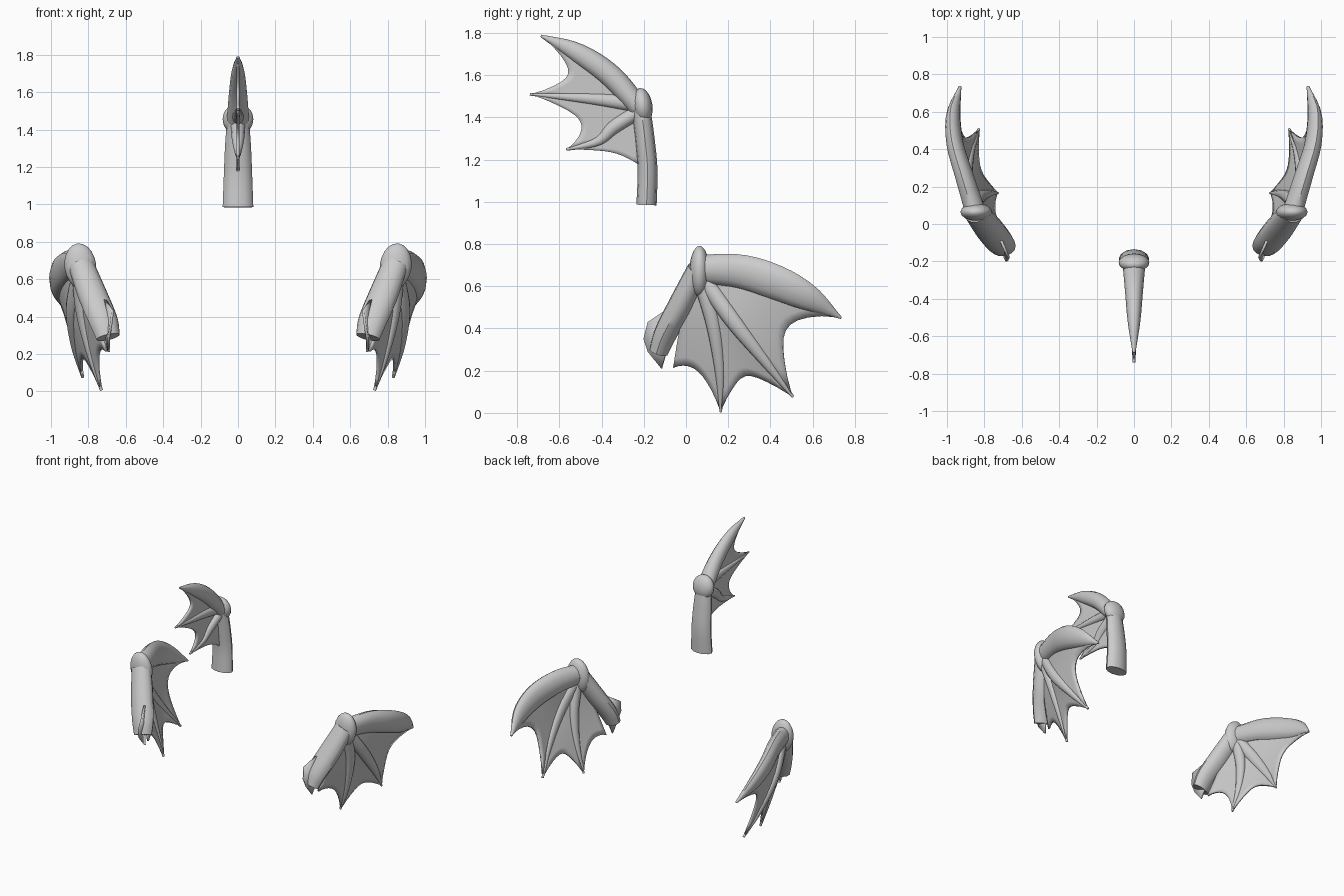
import bpy, bmesh, math
from mathutils import Vector as V

if "Cube" in bpy.data.objects:
    bpy.data.objects.remove(bpy.data.objects["Cube"])


def sample(points, t):
    """Catmull-Rom interpolation of tuples, t in 0..1."""
    n = len(points) - 1
    f = min(max(t, 0), 1) * n
    i = min(int(f), n - 1)
    u = f - i
    p1, p2 = V(points[i]), V(points[i + 1])
    p0 = V(points[i - 1]) if i > 0 else 2 * p1 - p2
    p3 = V(points[i + 2]) if i + 2 <= n else 2 * p2 - p1
    return 0.5 * (2 * p1 + (p2 - p0) * u + (2 * p0 - 5 * p1 + 4 * p2 - p3) * u * u
                  + (3 * p1 - p0 - 3 * p2 + p3) * u ** 3)


def finish(bm, name, mirror, thick=0):
    bmesh.ops.recalc_face_normals(bm, faces=bm.faces)
    me = bpy.data.meshes.new(name)
    bm.to_mesh(me)
    bm.free()
    ob = bpy.data.objects.new(name, me)
    bpy.context.collection.objects.link(ob)
    if thick:
        mod = ob.modifiers.new("thickness", 'SOLIDIFY')
        mod.thickness, mod.offset = thick, 0
    if mirror:
        ob.modifiers.new("mirror", 'MIRROR')
    bpy.ops.object.select_all(action='DESELECT')
    ob.select_set(True)
    bpy.context.view_layer.objects.active = ob
    bpy.ops.object.shade_smooth_by_angle(angle=math.radians(40))
    return ob


def tube(name, path, radii, normal, mirror, steps=14, sides=12):
    """Elliptical tube; radii = (in fin plane, across fin plane) per path point."""
    bm = bmesh.new()
    rings = []
    for k in range(steps + 1):
        t = k / steps
        c = sample(path, t)
        d = (sample(path, t + 0.01) - sample(path, t - 0.01)).normalized()
        b = d.cross(normal).normalized()
        n = b.cross(d)
        r = sample([(a, e, 0) for a, e in radii], t)
        rings.append([bm.verts.new(c + b * r.x * math.cos(a) + n * r.y * math.sin(a))
                      for a in (2 * math.pi * j / sides for j in range(sides))])
    for r0, r1 in zip(rings, rings[1:]):
        for j in range(sides):
            q = (j + 1) % sides
            bm.faces.new((r0[j], r0[q], r1[q], r1[j]))
    bm.faces.new(rings[0])
    bm.faces.new(rings[-1])
    return finish(bm, name, mirror)


def web(name, a, b, dip, mirror, rows=10, cols=10):
    """Scalloped skin stretched between two spines."""
    bm = bmesh.new()
    grid = []
    for j in range(cols + 1):
        s = j / cols
        reach = 1 - dip * math.sin(math.pi * s) ** 0.8
        grid.append([bm.verts.new(sample(a, t * reach).lerp(sample(b, t * reach), s))
                     for t in (0.05 + 0.94 * i / rows for i in range(rows + 1))])
    for g0, g1 in zip(grid, grid[1:]):
        for i in range(rows):
            bm.faces.new((g0[i], g0[i + 1], g1[i + 1], g1[i]))
    finish(bm, name, mirror, 0.014)


def knuckle(name, centre, size, tilt, mirror):
    bm = bmesh.new()
    bmesh.ops.create_uvsphere(bm, u_segments=16, v_segments=10, radius=1)
    bmesh.ops.scale(bm, vec=size, verts=bm.verts)
    bmesh.ops.rotate(bm, matrix=tilt, verts=bm.verts)
    bmesh.ops.translate(bm, vec=centre, verts=bm.verts)
    finish(bm, name, mirror)


def fin(prefix, normal, mirror, stem, arm, mid, low, root, radii, dips):
    normal = V(normal).normalized()
    for part, path, r in zip(("stem", "arm", "middle_spine", "lower_spine"),
                             (stem, arm, mid, low), radii):
        tube(f"{prefix}_{part}", path, r, normal, mirror)
    for part, a, b, dip in zip(("upper_web", "middle_web", "root_web"),
                               (arm, mid, low), (mid, low, root), dips):
        web(f"{prefix}_{part}", a, b, dip, mirror)


from mathutils import Matrix

# Back fin, standing on the centre plane
fin("back_fin", (1, 0, 0), False,
    stem=[(0, -.187, .985), (0, -.182, 1.15), (0, -.195, 1.3), (0, -.213, 1.44)],
    arm=[(0, -.225, 1.45), (0, -.36, 1.60), (0, -.52, 1.71), (0, -.688, 1.787)],
    mid=[(0, -.22, 1.46), (0, -.4, 1.483), (0, -.57, 1.497), (0, -.74, 1.51)],
    low=[(0, -.22, 1.43), (0, -.34, 1.355), (0, -.42, 1.285), (0, -.568, 1.248)],
    root=[(0, -.22, 1.42), (0, -.22, 1.3), (0, -.22, 1.17)],
    radii=[[(.048, .082), (.047, .076), (.046, .07), (.045, .06)],
           [(.05, .06), (.055, .048), (.045, .034), (.006, .008)],
           [(.04, .035), (.03, .024), (.018, .017), (.006, .007)],
           [(.035, .04), (.034, .034), (.022, .02), (.006, .008)]],
    dips=(.3, .3, .14))
knuckle("back_fin_knuckle", (0, -.207, 1.455), (.082, .048, .085),
        Matrix.Rotation(.15, 3, 'X'), False)

# Side fins, modelled on the right and mirrored
fin("side_fin", (.96, -.19, -.18), True,
    stem=[(.84, .06, .68), (.775, -.025, .51), (.72, -.095, .38), (.695, -.13, .29)],
    arm=[(.85, .07, .68), (.905, .25, .67), (.955, .42, .62), (.965, .58, .545), (.93, .735, .45)],
    mid=[(.85, .08, .64), (.89, .22, .44), (.875, .37, .25), (.83, .507, .076)],
    low=[(.85, .075, .62), (.835, .13, .42), (.79, .16, .2), (.73, .165, .005)],
    root=[(.84, .05, .62), (.775, -.02, .43), (.70, -.06, .21)],
    radii=[[(.055, .07), (.06, .08), (.055, .078), (.045, .065)],
           [(.07, .055), (.083, .05), (.085, .045), (.065, .035), (.005, .008)],
           [(.04, .035), (.04, .03), (.026, .02), (.007, .008)],
           [(.04, .04), (.036, .032), (.024, .02), (.006, .008)]],
    dips=(.28, .24, .17))
knuckle("side_fin_knuckle", (.843, .064, .67), (.085, .048, .122),
        Matrix.Rotation(.12, 3, 'Y'), True)

# Torn flap where each side fin joins
bm = bmesh.new()
bm.faces.new([bm.verts.new(p) for p in ((.71, -.09, .49), (.67, -.18, .43), (.68, -.2, .35),
                                        (.69, -.18, .29), (.69, -.115, .21), (.71, -.09, .3))])
finish(bm, "side_fin_root_flap", True, 0.014)
